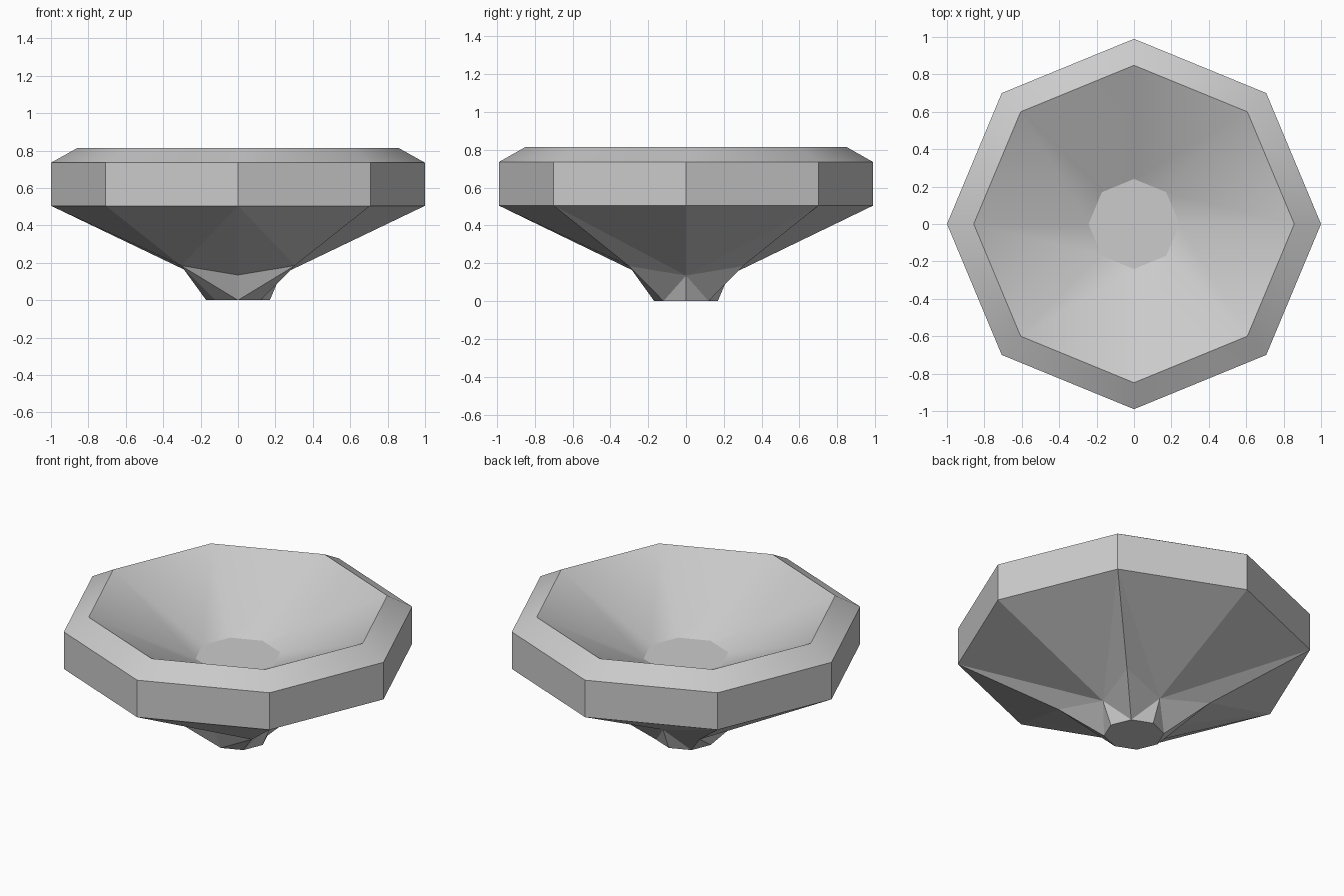
import bpy, bmesh
from math import cos, sin, pi

cube = bpy.data.objects.get("Cube")
if cube:
    bpy.data.objects.remove(cube, do_unlink=True)

SIDES = 8
grey = bpy.data.materials.new("stone_grey")
grey.use_nodes = True
colour = (0.6, 0.6, 0.6, 1)
grey.diffuse_color = colour
grey.node_tree.nodes["Principled BSDF"].inputs["Base Color"].default_value = colour

bm = bmesh.new()


def ring(r_axis, z_axis, r_diag=None, z_diag=None):
    """Octagonal ring whose corner points may differ on axes and diagonals."""
    r_diag = r_axis if r_diag is None else r_diag
    z_diag = z_axis if z_diag is None else z_diag
    verts = []
    for i in range(SIDES):
        r, z = (r_diag, z_diag) if i % 2 else (r_axis, z_axis)
        a = 2 * pi * i / SIDES
        verts.append(bm.verts.new((r * cos(a), 0.99 * r * sin(a), z)))
    return verts


def bridge(low, high, smooth=False):
    for i in range(SIDES):
        j = (i + 1) % SIDES
        f = bm.faces.new((low[i], low[j], high[j], high[i]))
        f.smooth = smooth


def bridge_split(low, high, axis_from_low):
    """Triangulated band; the split runs to the axis corner on the +x and +y sides."""
    for i in range(SIDES):
        j = (i + 1) % SIDES
        axis, diag = (j, i) if i % 2 else (i, j)
        to_axis = (axis in (0, 2))
        if not axis_from_low:
            to_axis = not to_axis
        # to_axis joins the low diagonal corner with the high axis corner
        a, b = (diag, axis) if to_axis else (axis, diag)
        bm.faces.new((low[a], low[b], high[b]))
        bm.faces.new((low[a], high[b], high[a]))


# Rings from the foot, up the outside, and down into the basin
foot = ring(0.17, 0)
neck = ring(0.228, 0.135, 0.43, 0.185)
wall_low = ring(1.0, 0.505)
wall_top = ring(1.0, 0.735)
rim = ring(0.857, 0.815)
floor = ring(0.243, 0.51)

bm.faces.new(foot[::-1])                 # foot underside
bridge_split(foot, neck, True)           # flared foot
bridge_split(neck, wall_low, False)      # underside
bridge(wall_low, wall_top)               # vertical wall
bridge(wall_top, rim, smooth=True)       # rim bevel
bridge(rim, floor, smooth=True)          # basin slope
bm.faces.new(floor)                      # basin floor

bmesh.ops.recalc_face_normals(bm, faces=bm.faces[:])

# Crisp borders around the smooth bands
for loop in (wall_top, rim, floor):
    for i in range(SIDES):
        bm.edges.get((loop[i], loop[(i + 1) % SIDES])).smooth = False

mesh = bpy.data.meshes.new("bowl")
bm.to_mesh(mesh)
bm.free()
mesh.materials.append(grey)
bowl = bpy.data.objects.new("bowl", mesh)
bpy.context.collection.objects.link(bowl)
